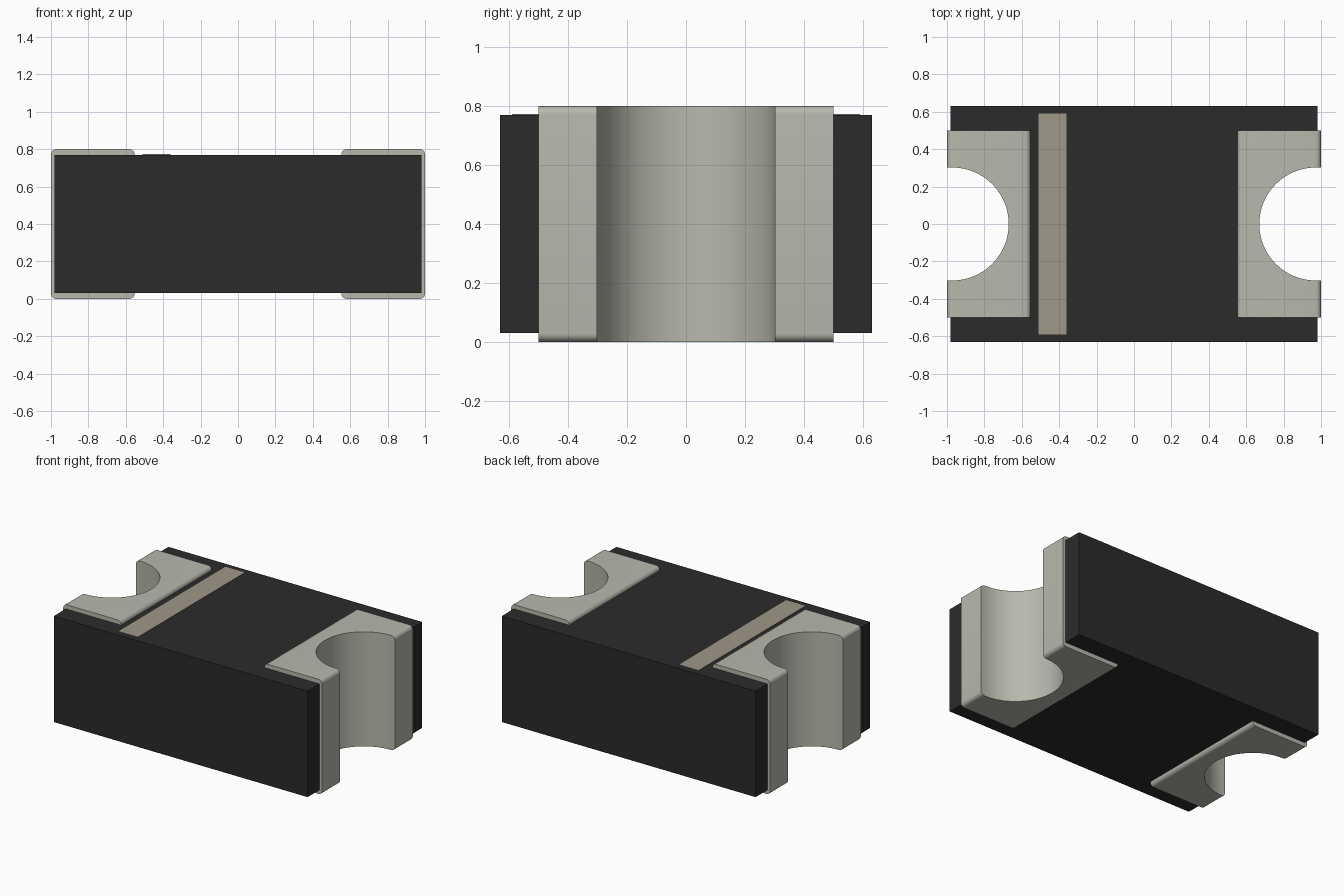
import bpy, bmesh, math
from mathutils import Vector

if "Cube" in bpy.data.objects:
    bpy.data.objects.remove(bpy.data.objects["Cube"])


def material(name, rgb):
    m = bpy.data.materials.new(name)
    m.diffuse_color = (*rgb, 1)
    m.use_nodes = True
    m.node_tree.nodes["Principled BSDF"].inputs["Base Color"].default_value = m.diffuse_color
    return m


def prism(name, pts, lo, hi, axis, mat=None):
    """Extrude a 2D outline from lo to hi along the z or y axis."""
    place = (lambda p, h: Vector((p[0], p[1], h))) if axis == 'Z' else \
            (lambda p, h: Vector((p[0], h, p[1])))
    bm = bmesh.new()
    face = bm.faces.new([bm.verts.new(place(p, lo)) for p in pts])
    ext = bmesh.ops.extrude_face_region(bm, geom=[face], use_keep_orig=True)
    move = place((0, 0), hi - lo)
    bmesh.ops.translate(bm, vec=move,
                        verts=[v for v in ext['geom'] if isinstance(v, bmesh.types.BMVert)])
    bmesh.ops.recalc_face_normals(bm, faces=bm.faces)
    me = bpy.data.meshes.new(name)
    bm.to_mesh(me)
    bm.free()
    ob = bpy.data.objects.new(name, me)
    bpy.context.collection.objects.link(ob)
    if mat:
        me.materials.append(mat)
    return ob


def arc(cx, cy, r, a0, a1, n):
    return [(cx + r * math.cos(math.radians(a0 + (a1 - a0) * i / n)),
             cy + r * math.sin(math.radians(a0 + (a1 - a0) * i / n))) for i in range(n + 1)]


dark = material("dark_body", (0.024, 0.024, 0.024))
metal = material("metal", (0.48, 0.48, 0.42))
tan = material("tan_mark", (0.35, 0.31, 0.25))

# Body: H-shaped block whose end recesses are filled by the terminals
half = [(0.98, -0.632), (0.98, -0.4), (0.6, -0.4), (0.6, 0.4), (0.98, 0.4), (0.98, 0.632)]
prism("body", half + [(-x, -y) for x, y in half], 0.03, 0.77, 'Z', dark)

# Polarity stripe
prism("polarity_stripe", [(-0.51, -0.59), (-0.36, -0.59), (-0.36, 0.59), (-0.51, 0.59)],
      0.76, 0.773, 'Z', tan)

# Terminals: rounded blocks with a half-round notch in the outer face
x0, x1, h, r = 0.553, 1.0, 0.8, 0.028
section = (arc(x1 - r, h - r, r, 0, 90, 6) + arc(x0 + r, h - r, r, 90, 180, 6)
           + arc(x0 + r, r, r, 180, 270, 6) + arc(x1 - r, r, r, 270, 360, 6))
notch = arc(0.972, 0, 0.302, 90, 270, 48) + [(1.2, -0.302), (1.2, 0.302)]
for side, s in (("left", -1), ("right", 1)):
    term = prism(side + "_terminal", [(s * x, z) for x, z in section], -0.5, 0.5, 'Y', metal)
    cutter = prism(side + "_notch_cutter", [(s * x, y) for x, y in notch], -0.2, 1.0, 'Z', metal)
    mod = term.modifiers.new("notch", 'BOOLEAN')
    mod.operation, mod.solver, mod.object = 'DIFFERENCE', 'EXACT', cutter
    bpy.ops.object.select_all(action='DESELECT')
    term.select_set(True)
    bpy.context.view_layer.objects.active = term
    bpy.ops.object.modifier_apply(modifier=mod.name)
    bpy.data.objects.remove(cutter)
    bpy.ops.object.shade_smooth_by_angle(angle=math.radians(30))
